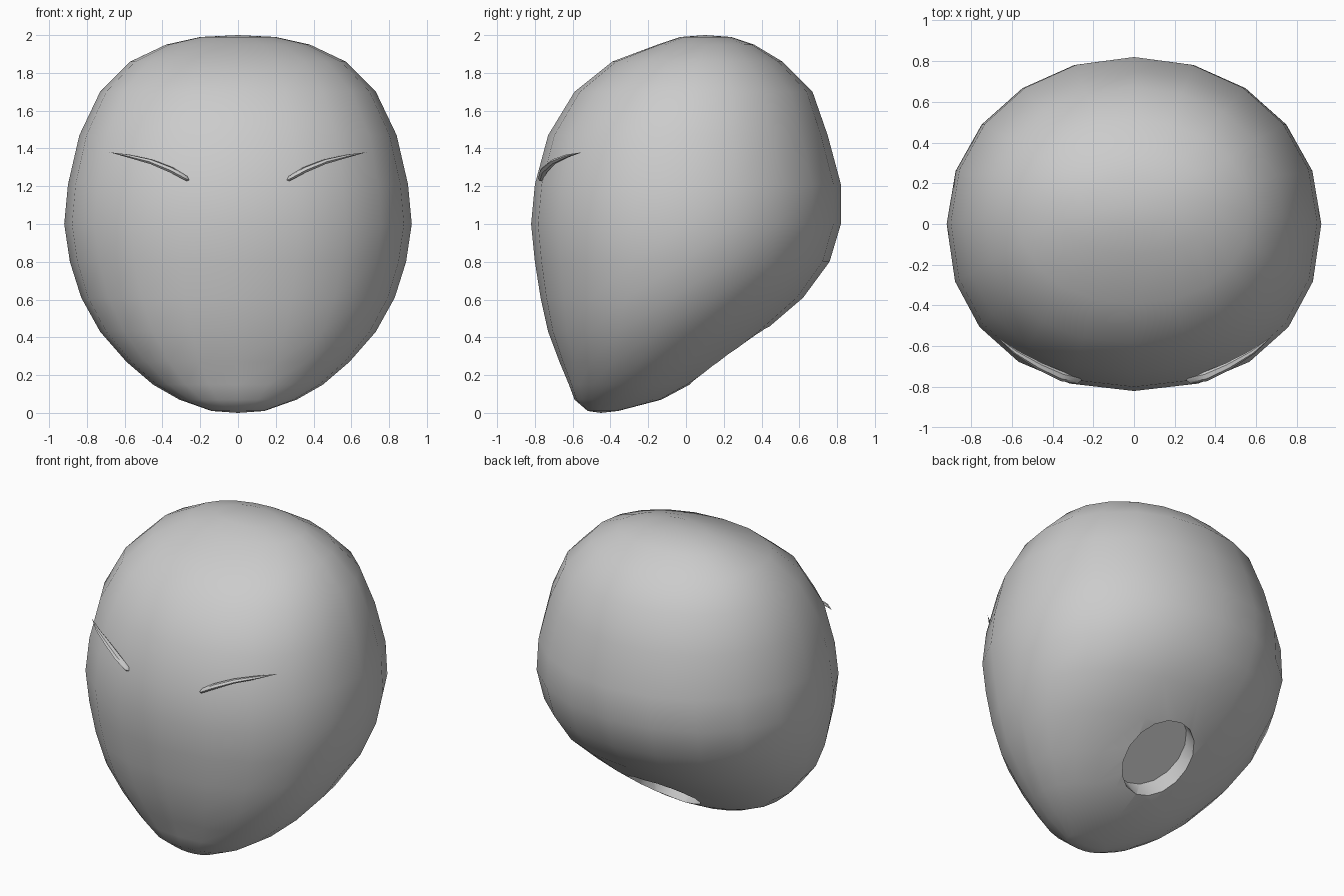
import bpy, bmesh, math
from mathutils import Vector

old = bpy.data.objects.get("Cube")
if old:
    bpy.data.objects.remove(old, do_unlink=True)

grey = bpy.data.materials.new("plain_grey")
grey.use_nodes = True
GREY = (0.6, 0.6, 0.6, 1)
grey.diffuse_color = GREY
grey.node_tree.nodes["Principled BSDF"].inputs["Base Color"].default_value = GREY


def loft(name, rings, start, end):
    """Skin a list of equal point rings, closing each end to a tip point."""
    bm = bmesh.new()
    loops = [[bm.verts.new(p) for p in ring] for ring in rings]
    n = len(loops[0])
    for a, b in zip(loops, loops[1:]):
        for i in range(n):
            j = (i + 1) % n
            bm.faces.new((a[i], a[j], b[j], b[i]))
    for loop, tip in ((loops[0], start), (loops[-1], end)):
        v = bm.verts.new(tip)
        for i in range(n):
            bm.faces.new((loop[i], loop[(i + 1) % n], v))
    bmesh.ops.recalc_face_normals(bm, faces=bm.faces)
    mesh = bpy.data.meshes.new(name)
    bm.to_mesh(mesh)
    bm.free()
    mesh.materials.append(grey)
    ob = bpy.data.objects.new(name, mesh)
    bpy.context.collection.objects.link(ob)
    return ob


def activate(ob):
    bpy.ops.object.select_all(action='DESELECT')
    ob.select_set(True)
    bpy.context.view_layer.objects.active = ob


def smooth(ob, degrees):
    activate(ob)
    bpy.ops.object.shade_smooth_by_angle(angle=math.radians(degrees))


# Head: horizontal slices as height, half width, front y, back y
SLICES = [
    (0.01, 0.14, -0.52, -0.36), (0.07, 0.31, -0.59, -0.13),
    (0.15, 0.45, -0.62, 0.02), (0.27, 0.59, -0.67, 0.20),
    (0.43, 0.73, -0.73, 0.41), (0.61, 0.83, -0.77, 0.62),
    (0.80, 0.89, -0.80, 0.76), (1.00, 0.92, -0.82, 0.82),
    (1.21, 0.90, -0.80, 0.82), (1.47, 0.84, -0.73, 0.75),
    (1.70, 0.73, -0.59, 0.67), (1.86, 0.57, -0.39, 0.51),
    (1.95, 0.38, -0.15, 0.36), (1.99, 0.20, -0.03, 0.24),
]


def head_slice(z, width, front, back, sides=20):
    mid, depth = (front + back) / 2, (back - front) / 2
    ring = []
    for i in range(sides):
        t = math.tau * i / sides
        c, s = math.cos(t), math.sin(t)
        power = 2 / (2.2 if s < 0 else 2.05)   # face slightly squarer than back
        ring.append((math.copysign(abs(c) ** power, c) * width,
                     mid + math.copysign(abs(s) ** power, s) * depth, z))
    return ring


head = loft("head", [head_slice(*s) for s in SLICES], (0, -0.45, 0), (0, 0.1, 2))

# Neck socket: an oval recess sunk into the slanted underside
normal = Vector((0, 0.57, -0.82)).normalized()
bpy.ops.mesh.primitive_cylinder_add(vertices=16, radius=1, depth=0.34)
cutter = bpy.context.object
cutter.name = "neck_socket_cutter"
cutter.hide_render = True
cutter.data.materials.append(grey)
cutter.rotation_mode = 'QUATERNION'
cutter.rotation_quaternion = normal.to_track_quat('Z', 'Y')
cutter.location = Vector((0, 0.23, 0.3)) + normal * 0.03
cutter.scale = (0.22, 0.26, 1)
activate(head)
cut = head.modifiers.new("neck_socket", 'BOOLEAN')
cut.operation = 'DIFFERENCE'
cut.solver = 'EXACT'
cut.object = cutter
bpy.ops.object.modifier_apply(modifier=cut.name)
bpy.data.objects.remove(cutter, do_unlink=True)
smooth(head, 60)

# Eyebrows: thin tapering blades as x, y, z, radius
BROW = [(0.27, -0.765, 1.24, 0.014), (0.35, -0.75, 1.285, 0.017),
        (0.46, -0.70, 1.33, 0.014), (0.58, -0.63, 1.36, 0.009)]


def brow_ring(x, y, z, r, side):
    out = Vector((side * x, y, 0)).normalized()
    centre = Vector((side * x, y, z))
    return [centre + out * r * 1.4 * math.cos(a) + Vector((0, 0, r * math.sin(a)))
            for a in (math.tau * k / 6 for k in range(6))]


for side, name in ((1, "left_eyebrow"), (-1, "right_eyebrow")):
    brow = loft(name, [brow_ring(*p, side) for p in BROW],
                (side * 0.258, -0.768, 1.232), (side * 0.68, -0.55, 1.38))
    smooth(brow, 40)
